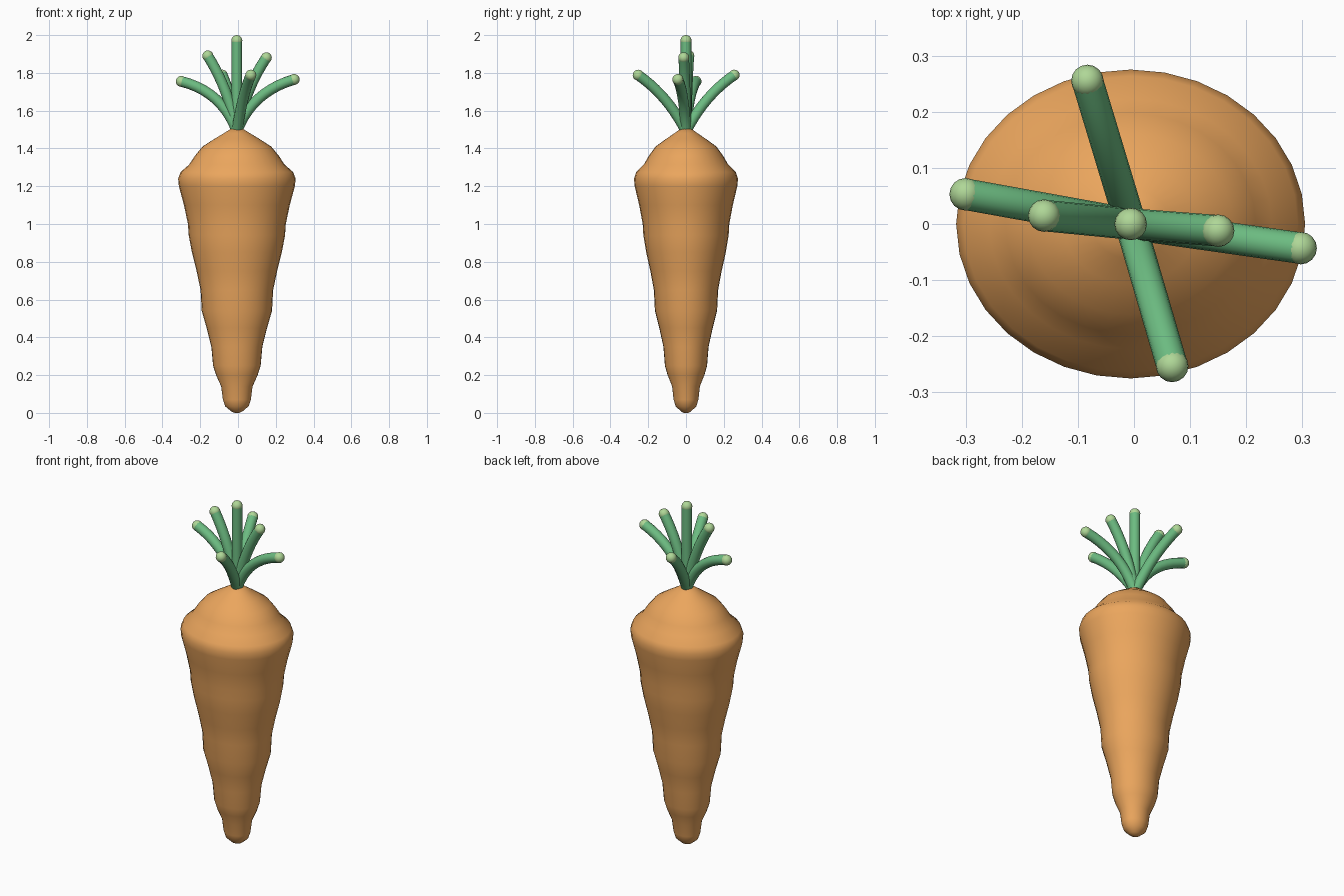
import bpy, bmesh
from math import sin, cos, pi
from mathutils import Vector

if "Cube" in bpy.data.objects:
    bpy.data.objects.remove(bpy.data.objects["Cube"])


def material(name, rgb):
    m = bpy.data.materials.new(name)
    m.diffuse_color = (*rgb, 1)
    m.use_nodes = True
    m.node_tree.nodes["Principled BSDF"].inputs["Base Color"].default_value = m.diffuse_color
    return m


ORANGE = material("root_orange", (0.83, 0.38, 0.11))
GREEN = material("stem_green", (0.15, 0.50, 0.22))
PALE = material("tip_green", (0.43, 0.68, 0.31))
CX = -0.006


def finish(name, bm, mat):
    bmesh.ops.recalc_face_normals(bm, faces=bm.faces)
    for f in bm.faces:
        f.smooth = True
    me = bpy.data.meshes.new(name)
    bm.to_mesh(me)
    bm.free()
    me.materials.append(mat)
    ob = bpy.data.objects.new(name, me)
    bpy.context.collection.objects.link(ob)
    return ob


def skin(bm, rings):
    """Bridge successive vertex rings and cap both ends."""
    for a, b in zip(rings, rings[1:]):
        n = len(a)
        for i in range(n):
            bm.faces.new((a[i], a[(i + 1) % n], b[(i + 1) % n], b[i]))
    bm.faces.new(rings[0])
    bm.faces.new(rings[-1])


# Root: wavy profile (z, radius) swept round a slightly oval section
profile = [(0, 0.012), (0.008, 0.03), (0.035, 0.062), (0.07, 0.074), (0.14, 0.083),
           (0.2, 0.11), (0.25, 0.126), (0.35, 0.135), (0.45, 0.16), (0.54, 0.186),
           (0.65, 0.192), (0.75, 0.213), (0.85, 0.238), (0.94, 0.255), (1.0, 0.259),
           (1.1, 0.28), (1.2, 0.307), (1.24, 0.311), (1.275, 0.298), (1.315, 0.252),
           (1.36, 0.223), (1.41, 0.182), (1.45, 0.12), (1.48, 0.07), (1.505, 0.03)]
bm = bmesh.new()
rings = []
for z, r in profile:
    rings.append([bm.verts.new((CX + r * cos(a), 0.885 * r * sin(a), z))
                  for a in (2 * pi * i / 32 for i in range(32))])
skin(bm, rings)
finish("root", bm, ORANGE)


# Leaf stems: bent tubes along a quadratic curve, each with a round pale tip
def stem(name, tip, reach, bend_z, radius=0.028):
    p0, p2 = Vector((CX, 0, 1.49)), Vector(tip)
    p1 = Vector((CX + (tip[0] - CX) * reach, tip[1] * reach, bend_z))
    side = Vector((-(tip[1]), tip[0] - CX, 0))
    side = side.normalized() if side.length > 0.01 else Vector((0, 1, 0))
    bm = bmesh.new()
    rings = []
    for k in range(11):
        t = k / 10
        c = p0 * (1 - t) ** 2 + p1 * 2 * t * (1 - t) + p2 * t * t
        d = ((p1 - p0) * (1 - t) + (p2 - p1) * t).normalized()
        up = d.cross(side)
        rings.append([bm.verts.new(c + radius * (side * cos(a) + up * sin(a)))
                      for a in (2 * pi * i / 16 for i in range(16))])
    skin(bm, rings)
    ob = finish(name, bm, GREEN)
    bpy.context.view_layer.objects.active = ob
    ob.select_set(True)
    bpy.ops.object.shade_smooth_by_angle()
    ob.select_set(False)
    bm = bmesh.new()
    bmesh.ops.create_uvsphere(bm, u_segments=16, v_segments=10, radius=0.029)
    bmesh.ops.translate(bm, vec=p2, verts=bm.verts)
    finish(name + "_tip", bm, PALE)


stem("center_stem", (CX, 0, 1.971), 0.5, 1.73)
stem("left_outer_stem", (-0.30, 0.053, 1.755), 0.26, 1.70)
stem("right_outer_stem", (0.297, -0.043, 1.765), 0.26, 1.70)
stem("left_inner_stem", (-0.16, 0.015, 1.89), 0.3, 1.72)
stem("right_inner_stem", (0.15, -0.012, 1.88), 0.3, 1.72)
stem("back_stem", (-0.083, 0.255, 1.788), 0.38, 1.68)
stem("front_stem", (0.068, -0.253, 1.788), 0.38, 1.68)
